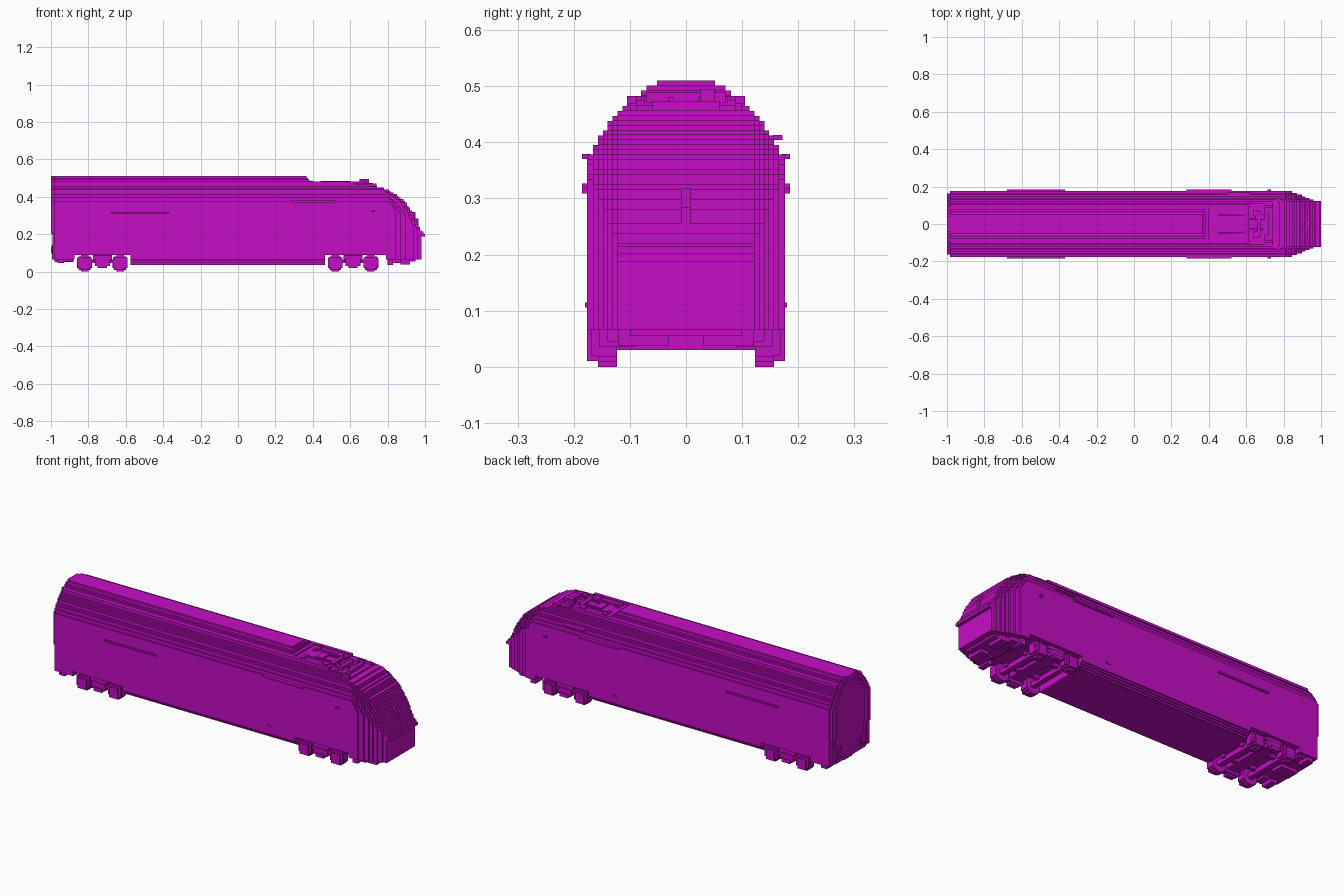
import bpy, bmesh, math

if "Cube" in bpy.data.objects:
    bpy.data.objects.remove(bpy.data.objects["Cube"])

U = 0.0088  # step size of the blocky surface

paint = bpy.data.materials.new("magenta")
paint.use_nodes = True
COLOUR = (0.56, 0.004, 0.56, 1)
paint.diffuse_color = COLOUR
paint.node_tree.nodes["Principled BSDF"].inputs["Base Color"].default_value = COLOUR


def finish(bm, name):
    bmesh.ops.recalc_face_normals(bm, faces=bm.faces)
    mesh = bpy.data.meshes.new(name)
    bm.to_mesh(mesh)
    bm.free()
    mesh.materials.append(paint)
    obj = bpy.data.objects.new(name, mesh)
    bpy.context.collection.objects.link(obj)
    return obj


def add_box(bm, x0, x1, y0, y1, z0, z1):
    verts = bmesh.ops.create_cube(bm, size=1)["verts"]
    for v in verts:
        v.co = (x0 + (v.co.x + .5) * (x1 - x0),
                y0 + (v.co.y + .5) * (y1 - y0),
                z0 + (v.co.z + .5) * (z1 - z0))


def boxes(name, items, mirror=False):
    """Boxes as x0, x1, y0, y1, z0, z1, optionally repeated at -y."""
    bm = bmesh.new()
    for x0, x1, y0, y1, z0, z1 in items:
        add_box(bm, x0, x1, y0, y1, z0, z1)
        if mirror:
            add_box(bm, x0, x1, -y1, -y0, z0, z1)
    return finish(bm, name)


# Side silhouette of the roof step and the nose
NOSE = [(.36, .512), (.385, .485), (.41, .474), (.60, .472), (.70, .462),
        (.76, .45), (.80, .437), (.85, .41), (.90, .367), (.94, .305),
        (.97, .235), (.985, .2)]


def nose_height(x):
    if x <= NOSE[0][0]:
        return NOSE[0][1]
    for (xa, za), (xb, zb) in zip(NOSE, NOSE[1:]):
        if x <= xb:
            return za + (zb - za) * (x - xa) / (xb - xa)
    return NOSE[-1][1]


# Nested body layers: half width, roof height, nose end, belly height
LAYERS = [(.176, .378, .845, .066), (.166, .395, .872, .057),
          (.157, .412, .898, .048), (.148, .421, .916, .039),
          (.140, .438, .938, .034), (.131, .447, .960, .034),
          (.122, .456, .982, .034), (.113, .465, .982, .034),
          (.105, .483, .982, .034), (.080, .492, .982, .034),
          (.070, .501, .982, .034), (.052, .510, .982, .034)]
BOGIES = {"rear": -.725, "front": .615}
BACK = -.985


def body_layer(i, half, roof, end, belly):
    # Lower edge, with openings above the bogies
    pts = [(BACK, .066), (-.875, .066), (-.875, .09), (-.575, .09),
           (-.575, belly), (.465, belly), (.465, .09), (.79, .09),
           (.79, .066), (end, .066)]
    # Stepped upper edge, from the nose back to the roof
    shift = (.982 - end) * .6
    x, last = end, None
    while x > .34:
        z = min(roof, math.floor(nose_height(x - U / 2 + shift) / U + .5) * U)
        if z != last:
            if last is not None:
                pts.append((x, last))
            pts.append((x, z))
            last = z
        x -= U
    pts.append((BACK, last))
    bm = bmesh.new()
    face = bm.faces.new([bm.verts.new((px, -half, pz)) for px, pz in pts])
    out = bmesh.ops.extrude_face_region(bm, geom=[face])["geom"]
    for v in out:
        if isinstance(v, bmesh.types.BMVert):
            v.co.y = half
    finish(bm, f"body_layer_{i + 1}")


for i, layer in enumerate(LAYERS):
    body_layer(i, *layer)

# Lip across the nose and centre bar of the windscreen
boxes("nose_lip", [(.97, 1.0, -.122, .122, .188, .202),
                   (.96, .991, -.122, .122, .202, .214)])
boxes("windscreen_bar", [(.945, .966, -.008, .008, .24, .285),
                         (.93, .95, -.008, .008, .285, .318)])

# Rear gangway rim following the roof steps, around a sunken door
rim = []
for i, (half, roof, _, _) in enumerate(LAYERS):
    low = .2 if i == 0 else LAYERS[i - 1][1]
    inner = half - .045 if i < 9 else 0
    rim.append((-1, BACK, inner, half - .012, low, roof))
boxes("gangway_rim", rim, mirror=True)
boxes("rear_door_sill", [(-.994, BACK, -.13, .13, .066, .085)])
boxes("rear_door_post", [(-.992, BACK, .125, .142, .085, .2)], mirror=True)
boxes("rear_buffer", [(-1, BACK, .085, .12, .1, .135),
                      (-.994, BACK, .075, .13, .09, .145)], mirror=True)

# Rear and front undersides
boxes("rear_step", [(-.965, -.93, .10, .165, .045, .07),
                    (-.92, -.885, .10, .155, .055, .07)], mirror=True)
boxes("rear_coupler", [(-.98, -.88, -.035, .035, .05, .07)])
boxes("front_pilot", [(.80, .83, .09, .155, .035, .07),
                      (.83, .87, .05, .14, .045, .07),
                      (.87, .92, .03, .12, .038, .07)], mirror=True)
boxes("pilot_beam", [(.81, .95, -.10, .10, .055, .07)])

# Side rails and small handles
boxes("rear_side_rail", [(-.68, -.37, .17, .185, .309, .318)], mirror=True)
boxes("front_side_rail", [(.28, .52, .17, .185, .370, .379)], mirror=True)
boxes("left_upper_rail", [(.50, .62, .155, .172, .404, .413)])
boxes("side_handle", [(.715, .732, .17, .185, .318, .327),
                      (.295, .32, .17, .180, .106, .115)], mirror=True)

# Roof well with its current collector
boxes("roof_well_rim", [(.39, .62, .088, .105, .465, .483),
                        (.62, .74, .088, .10, .455, .470)], mirror=True)
boxes("collector_arms", [(.44, .60, .045, .054, .47, .484),
                         (.52, .69, .022, .031, .465, .481),
                         (.43, .45, .03, .08, .47, .482),
                         (.56, .59, .05, .08, .465, .483),
                         (.64, .66, .04, .075, .455, .483)], mirror=True)
boxes("collector_head", [(.65, .70, .025, .052, .455, .495),
                         (.66, .68, -.07, .07, .47, .49),
                         (.70, .72, -.06, .06, .45, .474),
                         (.49, .53, -.03, .03, .465, .483),
                         (.59, .61, -.05, .05, .465, .483)])


def bogie(name, cx):
    side, cross = [], []
    for dx in (-.095, .095):
        x = cx + dx
        # Stepped wheels with axle boxes outside
        side += [(x - .02, x + .02, .123, .157, 0, .088),
                 (x - .032, x + .032, .123, .157, .009, .08),
                 (x - .04, x + .04, .123, .157, .018, .07),
                 (x - .038, x + .038, .14, .168, .02, .075),
                 (x - .025, x + .025, .15, .176, .01, .066)]
        cross.append((x - .014, x + .014, -.125, .125, .030, .056))
    # Side frame, springs and inner beams
    side += [(cx - .135, cx + .135, .14, .16, .045, .06),
             (cx - .04, cx + .04, .14, .17, .03, .066),
             (cx - .025, cx + .025, .15, .176, .02, .04),
             (cx - .05, cx + .05, .14, .165, .066, .085),
             (cx - .12, cx + .12, .06, .082, .045, .062)]
    cross += [(cx - .035, cx + .035, -.14, .14, .045, .07),
              (cx - .05, cx + .05, -.05, .05, .06, .092)]
    boxes(name + "_bogie_sides", side, mirror=True)
    boxes(name + "_bogie_axles", cross)


for name, cx in BOGIES.items():
    bogie(name, cx)
